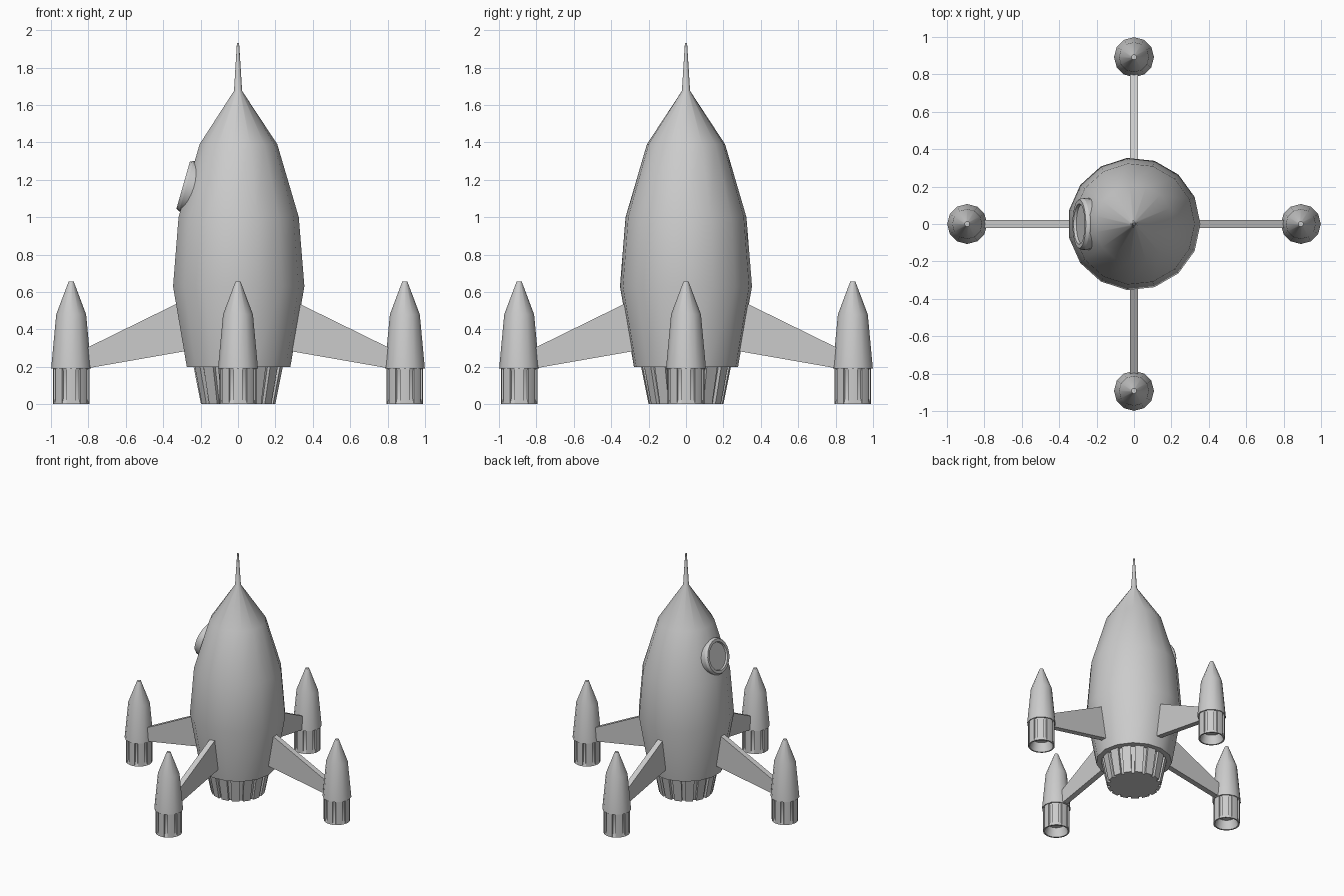
import bpy, bmesh
from math import radians, cos, sin, pi
from mathutils import Matrix

if "Cube" in bpy.data.objects:
    bpy.data.objects.remove(bpy.data.objects["Cube"])


def finish(name, bm, matrix=None, angle=35):
    bmesh.ops.remove_doubles(bm, verts=bm.verts, dist=1e-5)
    bmesh.ops.recalc_face_normals(bm, faces=bm.faces)
    if matrix:
        bm.transform(matrix)
    mesh = bpy.data.meshes.new(name)
    bm.to_mesh(mesh)
    bm.free()
    obj = bpy.data.objects.new(name, mesh)
    bpy.context.collection.objects.link(obj)
    bpy.ops.object.select_all(action='DESELECT')
    obj.select_set(True)
    bpy.context.view_layer.objects.active = obj
    bpy.ops.object.shade_smooth_by_angle(angle=radians(angle))
    return obj


def lathe(profile, columns):
    """Revolve (radius, z) points; columns are (angle, radius offset) pairs.
    Both ends are capped. Returns the bmesh and its side faces per ring."""
    bm = bmesh.new()
    rings = [[bm.verts.new(((r + d) * cos(a), (r + d) * sin(a), z)) for a, d in columns]
             for r, z in profile]
    n = len(columns)
    sides = [[bm.faces.new((lo[i], lo[(i + 1) % n], hi[(i + 1) % n], hi[i])) for i in range(n)]
             for lo, hi in zip(rings, rings[1:])]
    bm.faces.new(rings[0][::-1])
    bm.faces.new(rings[-1])
    return bm, sides


def even(n, start=0.0):
    return [(start + 2 * pi * i / n, 0.0) for i in range(n)]


# Hull with nose spike
hull = [(0.28, 0.2), (0.355, 0.63), (0.325, 1.0), (0.21, 1.39), (0.022, 1.675), (0.006, 1.93)]
finish("hull", lathe(hull, even(15))[0])

# Main nozzle: tapered, with fifteen slots between its plates
teeth = []
for i in range(15):
    for deg, depth in ((-3.6, -0.02), (3.6, -0.02), (3.7, 0), (20.3, 0)):
        teeth.append((radians(24 * i + deg), depth))
finish("main_nozzle", lathe([(0.2, 0.0), (0.242, 0.21)], teeth)[0])

# Porthole on the left side, tilted to lie along the hull
porthole = [(0.135, -0.08), (0.14, 0.005), (0.13, 0.022), (0.108, 0.022), (0.104, 0.008)]
finish("porthole", lathe(porthole, even(24))[0],
       Matrix.Translation((-0.272, 0, 1.165)) @ Matrix.Rotation(radians(-74), 4, 'Y'), 30)

# Four booster pods, each with a nozzle and a fin
for k, side in enumerate(("right", "back", "left", "front")):
    turn = Matrix.Rotation(k * pi / 2, 4, 'Z')
    place = turn @ Matrix.Translation((0.892, 0, 0))

    pod = [(0.09, 0.19), (0.107, 0.19), (0.08, 0.48), (0.014, 0.655)]
    finish(side + "_pod", lathe(pod, even(12))[0], place)

    # Hollow nozzle with eight recessed slots
    bm, sides = lathe([(0.07, 0.07), (0.087, 0.0), (0.098, 0.0), (0.098, 0.2)],
                      even(24, radians(15)))
    slots = sides[2][::3]
    bmesh.ops.recalc_face_normals(bm, faces=bm.faces)
    for f in slots:
        bmesh.ops.inset_region(bm, faces=[f], thickness=0.005)
        centre = f.normal.copy()
        for v in f.verts:
            v.co -= centre * 0.01
            v.co.z = 0.03 if v.co.z < 0.1 else 0.18
    finish(side + "_pod_nozzle", bm, place)

    # Swept fin plate
    bm = bmesh.new()
    outline = [(0.2, 0.298), (0.86, 0.182), (0.86, 0.276), (0.2, 0.60)]
    face = bm.faces.new([bm.verts.new((x, -0.022, z)) for x, z in outline])
    out = bmesh.ops.extrude_face_region(bm, geom=[face])
    bmesh.ops.translate(bm, vec=(0, 0.044, 0),
                        verts=[g for g in out["geom"] if isinstance(g, bmesh.types.BMVert)])
    # Keep the fin's outer tip inside the pod's skirt
    for v in bm.verts:
        if v.co.x > 0.8 and v.co.z < 0.2:
            v.co.x, v.co.z = 0.80, 0.193
    finish(side + "_fin", bm, turn)
